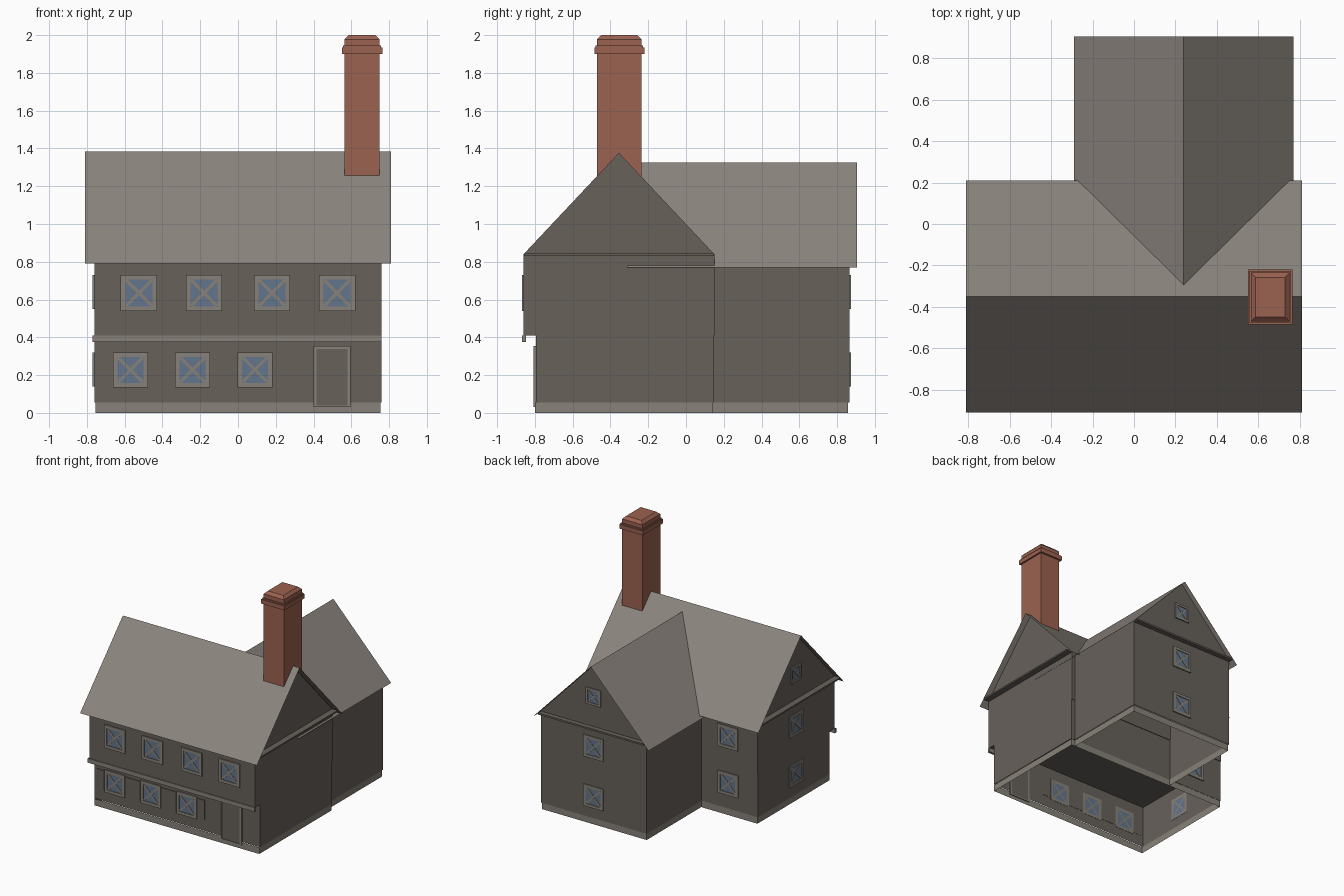
import bpy, bmesh
from math import radians, atan2, hypot
from mathutils import Matrix, Vector

cube = bpy.data.objects.get("Cube")
if cube:
    bpy.data.objects.remove(cube, do_unlink=True)


def material(name, r, g, b):
    m = bpy.data.materials.new(name)
    m.use_nodes = True
    m.diffuse_color = (r, g, b, 1)
    bsdf = m.node_tree.nodes["Principled BSDF"]
    bsdf.inputs["Base Color"].default_value = (r, g, b, 1)
    bsdf.inputs["Roughness"].default_value = 0.9
    return m


WALL = material("dark plaster", 0.135, 0.12, 0.102)
ROOF = material("roof grey", 0.26, 0.232, 0.208)
TRIM = material("trim beige", 0.245, 0.222, 0.19)
GLASS = material("window blue", 0.125, 0.178, 0.265)
BRICK = material("chimney brick", 0.33, 0.122, 0.08)


def finish(name, bm, *mats):
    mesh = bpy.data.meshes.new(name)
    bm.to_mesh(mesh)
    bm.free()
    for m in mats:
        mesh.materials.append(m)
    ob = bpy.data.objects.new(name, mesh)
    bpy.context.collection.objects.link(ob)
    return ob


def add_box(bm, lo, hi, matrix=Matrix(), slot=0):
    lo, hi = Vector(lo), Vector(hi)
    place = matrix @ Matrix.Translation((lo + hi) / 2) @ Matrix.Diagonal((*(hi - lo), 1))
    verts = bmesh.ops.create_cube(bm, size=1, matrix=place)["verts"]
    for f in {f for v in verts for f in v.link_faces}:
        f.material_index = slot


def box(name, lo, hi, mat, open_dirs=()):
    """Box part; open_dirs lists vertical face directions (+1, -1) to leave open."""
    bm = bmesh.new()
    add_box(bm, lo, hi)
    bm.normal_update()
    gone = [f for f in bm.faces if any(f.normal.z * d > 0.9 for d in open_dirs)]
    bmesh.ops.delete(bm, geom=gone, context="FACES")
    return finish(name, bm, mat)


def polygons(name, faces, mat):
    bm = bmesh.new()
    for pts in faces:
        bm.faces.new([bm.verts.new(p) for p in pts])
    return finish(name, bm, mat)


# Main block: plinth, ground floor and overhanging upper floor
box("main_plinth", (-0.755, -0.8, 0), (0.755, 0.143, 0.055), TRIM, (1, -1))
box("ground_floor", (-0.76, -0.795, 0.055), (0.76, 0.145, 0.41), WALL, (1, -1))
box("upper_floor", (-0.76, -0.86, 0.41), (0.76, 0.15, 0.84), WALL)
box("jetty_beam", (-0.77, -0.867, 0.375), (0.76, -0.847, 0.41), TRIM)

# Rear wing
box("wing_plinth", (-0.24, 0.143, 0), (0.72, 0.857, 0.055), TRIM, (1, -1))
box("wing_walls", (-0.245, 0.14, 0.055), (0.725, 0.865, 0.815), WALL, (1, -1))

# Gables, each with a ledge below it out to the roof edge
for side, label in ((1, "left"), (-1, "right")):
    x = 0.76 * side
    polygons(label + "_gable",
             [[(x, -0.86, 0.84), (x, 0.15, 0.84), (x, -0.355, 1.377)]], WALL)
box("main_gable_ledge", (-0.81, -0.858, 0.83), (0.81, 0.148, 0.843), WALL)
polygons("wing_gable",
         [[(-0.245, 0.865, 0.815), (0.725, 0.865, 0.815), (0.24, 0.865, 1.323)]], WALL)
box("wing_gable_ledge", (-0.243, 0.2, 0.8), (0.723, 0.905, 0.814), WALL)

# Thin roof sheets
polygons("main_roof", [
    [(-0.81, e, 0.79), (0.81, e, 0.79), (0.81, -0.35, 1.385), (-0.81, -0.35, 1.385)]
    for e in (-0.91, 0.21)], ROOF)
polygons("wing_roof", [
    [(e, -0.31, 0.77), (e, 0.905, 0.77), (0.24, 0.905, 1.325), (0.24, -0.31, 1.325)]
    for e in (-0.29, 0.77)], ROOF)

# Chimney with a collar and a bevelled cap
box("chimney_shaft", (0.565, -0.47, 1.0), (0.75, -0.235, 1.92), BRICK)
box("chimney_collar", (0.55, -0.485, 1.9), (0.765, -0.22, 1.935), BRICK)
box("chimney_collar_top", (0.557, -0.478, 1.935), (0.758, -0.227, 1.945), BRICK)
bm = bmesh.new()
add_box(bm, (0.565, -0.47, 1.94), (0.75, -0.235, 1.978))
bm.normal_update()
top = next(f for f in bm.faces if f.normal.z > 0.9)
new = bmesh.ops.extrude_face_region(bm, geom=[top])["geom"]
bmesh.ops.delete(bm, geom=[top], context="FACES_ONLY")
for v in (g for g in new if isinstance(g, bmesh.types.BMVert)):
    v.co.x += 0.022 if v.co.x < 0.65 else -0.022
    v.co.y += 0.022 if v.co.y < -0.35 else -0.022
    v.co.z = 2.0
finish("chimney_cap", bm, BRICK)


def facing(center, angle):
    return Matrix.Translation(center) @ Matrix.Rotation(radians(angle), 4, "Z")


def window(name, center, angle=0, size=0.185):
    """Square pane with a border and two diagonal bars; faces -y at angle 0."""
    bm, m, h, w = bmesh.new(), facing(center, angle), size / 2, size * 0.13
    add_box(bm, (-h, -0.003, -h), (h, 0.002, h), m, 1)
    for s in (-1, 1):
        a, b = sorted((s * h, s * (h - w)))
        add_box(bm, (a, -0.009, -h), (b, 0.002, h), m)
        add_box(bm, (w - h, -0.009, a), (h - w, 0.002, b), m)
        inner = h - w
        bar = m @ Matrix.Rotation(s * atan2(inner, inner), 4, "Y")
        length = hypot(inner, inner) * 0.95
        add_box(bm, (-length, -0.006, -w / 3), (length, 0.002, w / 3), bar)
    finish(name, bm, TRIM, GLASS)


# Front windows
for i, x in enumerate((-0.525, -0.18, 0.18, 0.525)):
    window(f"front_upper_window_{i + 1}", (x, -0.86, 0.635), size=0.192)
for i, x in enumerate((-0.57, -0.24, 0.09)):
    window(f"front_lower_window_{i + 1}", (x, -0.795, 0.228))
    for s, label in ((-1, "right"), (1, "left")):
        c = x + s * 0.13
        box(f"{label}_shutter_{i + 1}", (c - 0.035, -0.802, 0.15),
            (c + 0.035, -0.793, 0.31), WALL)

# Windows on the right end, the back of the main block and the back of the wing
for level, z, size in (("lower", 0.23, 0.18), ("upper", 0.64, 0.18), ("gable", 1.06, 0.135)):
    window(f"side_{level}_window", (-0.76, -0.355, z), -90, size)
    window(f"wing_{level}_window", (0.24, 0.865, z), 180, size)
window("back_lower_window", (-0.49, 0.145, 0.26), 180)
window("back_upper_window", (-0.49, 0.15, 0.65), 180)

# Front door with its frame
box("door", (0.41, -0.803, 0.03), (0.585, -0.794, 0.345), WALL)
bm = bmesh.new()
for a in (0.4, 0.58):
    add_box(bm, (a, -0.808, 0.03), (a + 0.016, -0.793, 0.355))
add_box(bm, (0.416, -0.808, 0.339), (0.58, -0.793, 0.355))
add_box(bm, (0.416, -0.808, 0.03), (0.58, -0.793, 0.04))
finish("door_frame", bm, TRIM)
